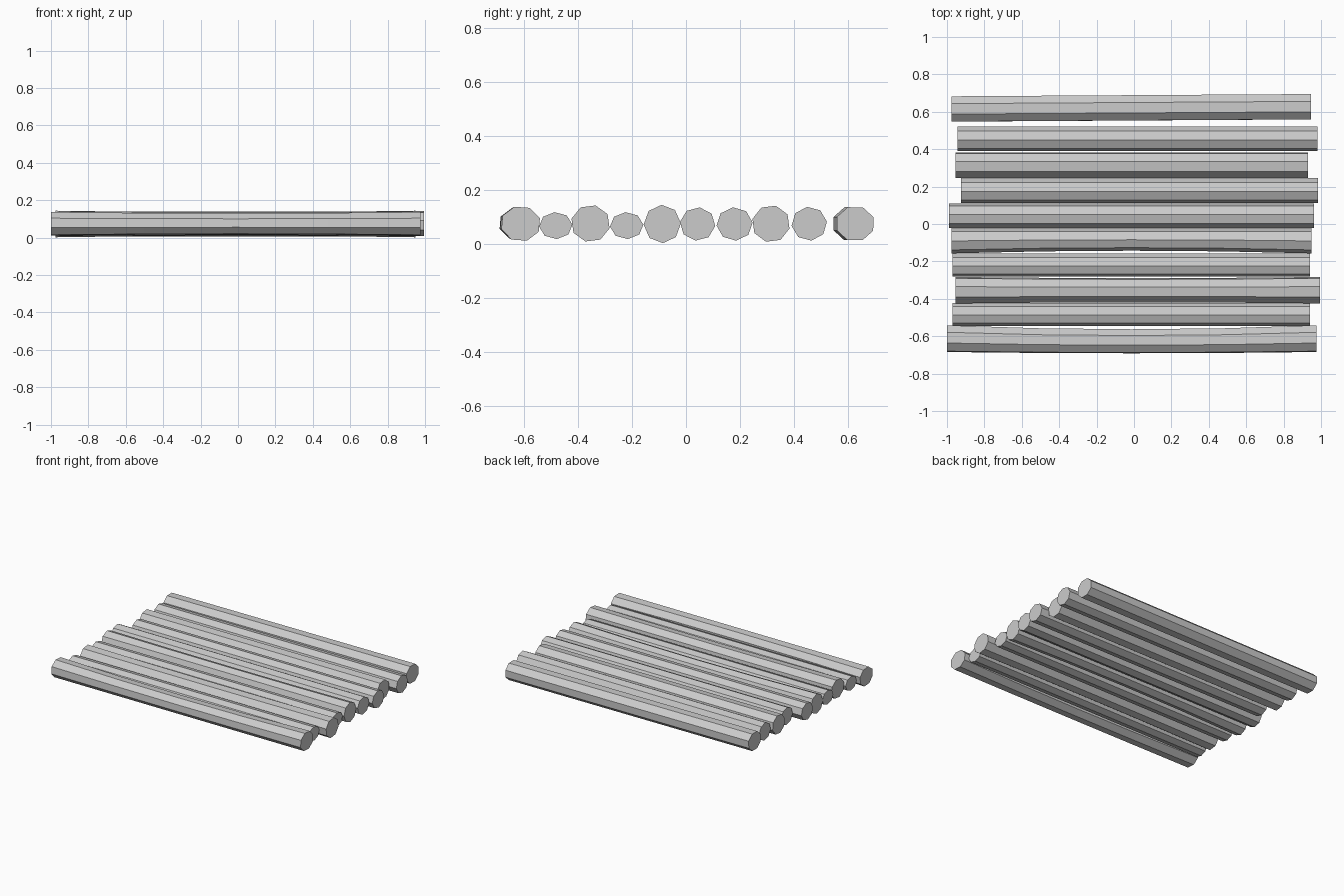
import bpy, bmesh, math

SIDES = 8

# One low-poly log lying along x, with an optional bow / waist at mid-length and a skew in y
def make_log(name, x0, x1, y, z, ry, rz, rot, bow=0.0, waist=0.0, skew=0.0):
    bm = bmesh.new()
    rings = []
    count = 5 if (bow or waist) else 2
    for i in range(count):
        t = 2 * i / (count - 1) - 1
        mid = 1 - t * t
        s = 1 - waist * mid
        ring = []
        for k in range(SIDES):
            a = math.radians(rot) + math.tau * k / SIDES
            ring.append(bm.verts.new((x0 + (x1 - x0) * (t + 1) / 2,
                                      y + bow * mid + skew * t + ry * s * math.cos(a),
                                      z + rz * s * math.sin(a))))
        rings.append(ring)
    for a, b in zip(rings, rings[1:]):
        for k in range(SIDES):
            n = (k + 1) % SIDES
            bm.faces.new((a[k], a[n], b[n], b[k]))
    bm.faces.new(rings[0])
    bm.faces.new(rings[-1])
    bmesh.ops.recalc_face_normals(bm, faces=bm.faces[:])
    mesh = bpy.data.meshes.new(name)
    bm.to_mesh(mesh)
    bm.free()
    obj = bpy.data.objects.new(name, mesh)
    bpy.context.collection.objects.link(obj)
    return obj

# Row of logs from front to back: x0, x1, y, z, ry, rz, rotation, bow, waist, skew
logs = [
    (-1.00, 0.975, -0.613, 0.074, 0.075, 0.066, 18, -0.014, 0.10, 0),
    (-0.97, 0.94, -0.483, 0.067, 0.062, 0.050, 4, 0, 0, 0),
    (-0.955, 0.995, -0.354, 0.075, 0.073, 0.069, -15, 0.0, 0.08, 0),
    (-0.97, 0.94, -0.220, 0.067, 0.062, 0.050, 4, 0, 0, 0),
    (-0.975, 0.95, -0.088, 0.073, 0.069, 0.071, 2, 0.006, 0.12, 0),
    (-0.99, 0.963, 0.043, 0.073, 0.066, 0.062, -7, 0, 0, 0),
    (-0.925, 0.985, 0.180, 0.073, 0.067, 0.062, 5, 0, 0, 0),
    (-0.955, 0.93, 0.315, 0.074, 0.071, 0.069, -15, 0, 0, 0),
    (-0.945, 0.98, 0.457, 0.074, 0.066, 0.063, 7, 0, 0, 0),
    (-0.975, 0.945, 0.621, 0.074, 0.073, 0.066, 22, 0, 0, 0.006),
]
for i, args in enumerate(logs):
    make_log(f"raft_log_{i + 1}", *args)
